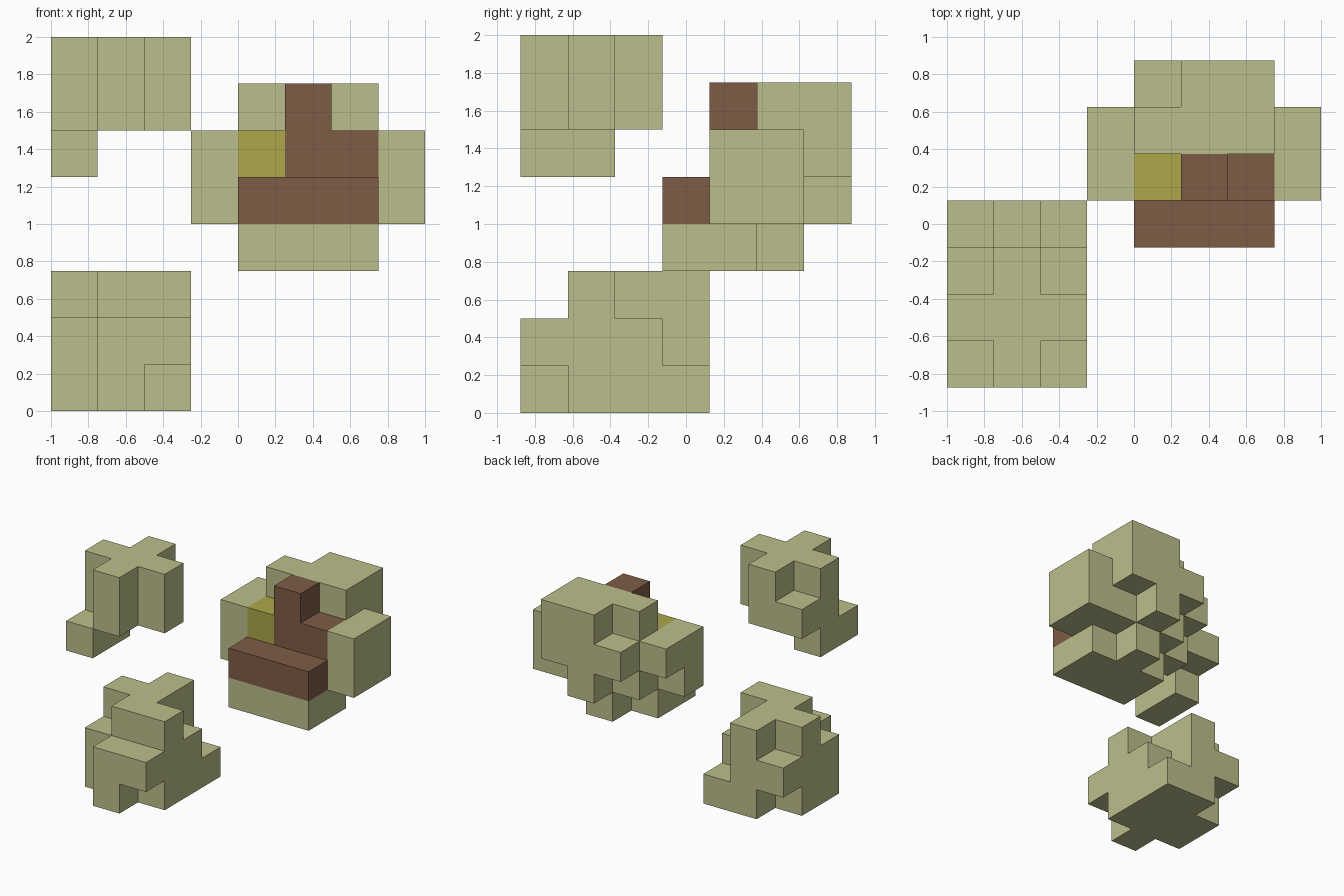
import bpy, bmesh
from itertools import product
from math import radians
from mathutils import Vector

if "Cube" in bpy.data.objects:
    bpy.data.objects.remove(bpy.data.objects["Cube"])

CELL = 0.25
ORIGIN = Vector((-1, -0.875, 0))


def material(name, rgb):
    m = bpy.data.materials.new(name)
    m.use_nodes = True
    m.diffuse_color = (*rgb, 1)
    m.node_tree.nodes["Principled BSDF"].inputs["Base Color"].default_value = (*rgb, 1)
    return m


green = material("pale_green", (0.50, 0.52, 0.26))
brown = material("brown", (0.21, 0.107, 0.061))
yellow = material("olive_yellow", (0.42, 0.39, 0.067))


def cells(*boxes):
    """Grid cells covered by boxes; each box is 'x y z' with inclusive digit ranges."""
    found = set()
    for box in boxes:
        spans = [range(int(s[0]), int(s[-1]) + 1) for s in box.split()]
        found |= set(product(*spans))
    return found


def build(name, part, mat, neighbours=frozenset()):
    """Make the outer skin of a set of cells, leaving out faces against neighbours."""
    solid = part | neighbours
    bm = bmesh.new()
    for cell in sorted(part):
        for axis, side in product(range(3), (0, 1)):
            beside = list(cell)
            beside[axis] += 2 * side - 1
            if tuple(beside) in solid:
                continue
            u, v = (axis + 1) % 3, (axis + 2) % 3
            corners = []
            for a, b in ((0, 0), (1, 0), (1, 1), (0, 1)):
                p = Vector(cell)
                p[axis] += side
                p[u] += a
                p[v] += b
                corners.append(bm.verts.new(ORIGIN + p * CELL))
            bm.faces.new(corners if side else corners[::-1])
    bmesh.ops.remove_doubles(bm, verts=bm.verts, dist=0.001)
    bmesh.ops.dissolve_limit(bm, angle_limit=radians(1), verts=bm.verts, edges=bm.edges)
    mesh = bpy.data.meshes.new(name)
    bm.to_mesh(mesh)
    bm.free()
    mesh.materials.append(mat)
    bpy.context.collection.objects.link(bpy.data.objects.new(name, mesh))


# Upper cluster: cross-shaped column with a low foot and a corner filler
build("upper_cluster", cells("1 0-2 6-7", "0-2 1 6-7", "0 2 6", "0 0-1 5"), green)

# Lower cluster: stepped base, middle tier and cross-shaped cap
build("lower_cluster", cells(
    "1 0-3 0", "0 1-2 0", "2 1-3 0",
    "1-2 0 1", "0-2 1-2 1", "0-1 3 1",
    "1-2 1 2", "0-1 2 2", "1 3 2"), green)

# Main cluster: green body with a brown stepped seat and a yellow block
steps = cells("4-6 3 4", "5-6 4 5", "5 4 6")
block = cells("4 4 5")
body = cells(
    "4-6 3-4 3", "5 5 3",
    "4-6 4-5 4-5", "4-6 5 6",
    "5-6 6 5-6", "5 6 4", "4 6 5",
    "3 4 4-5", "3 5 5", "7 4-5 4-5") - steps - block
build("main_body", body, green, steps | block)
build("brown_steps", steps, brown, body | block)
build("yellow_block", block, yellow, body | steps)
